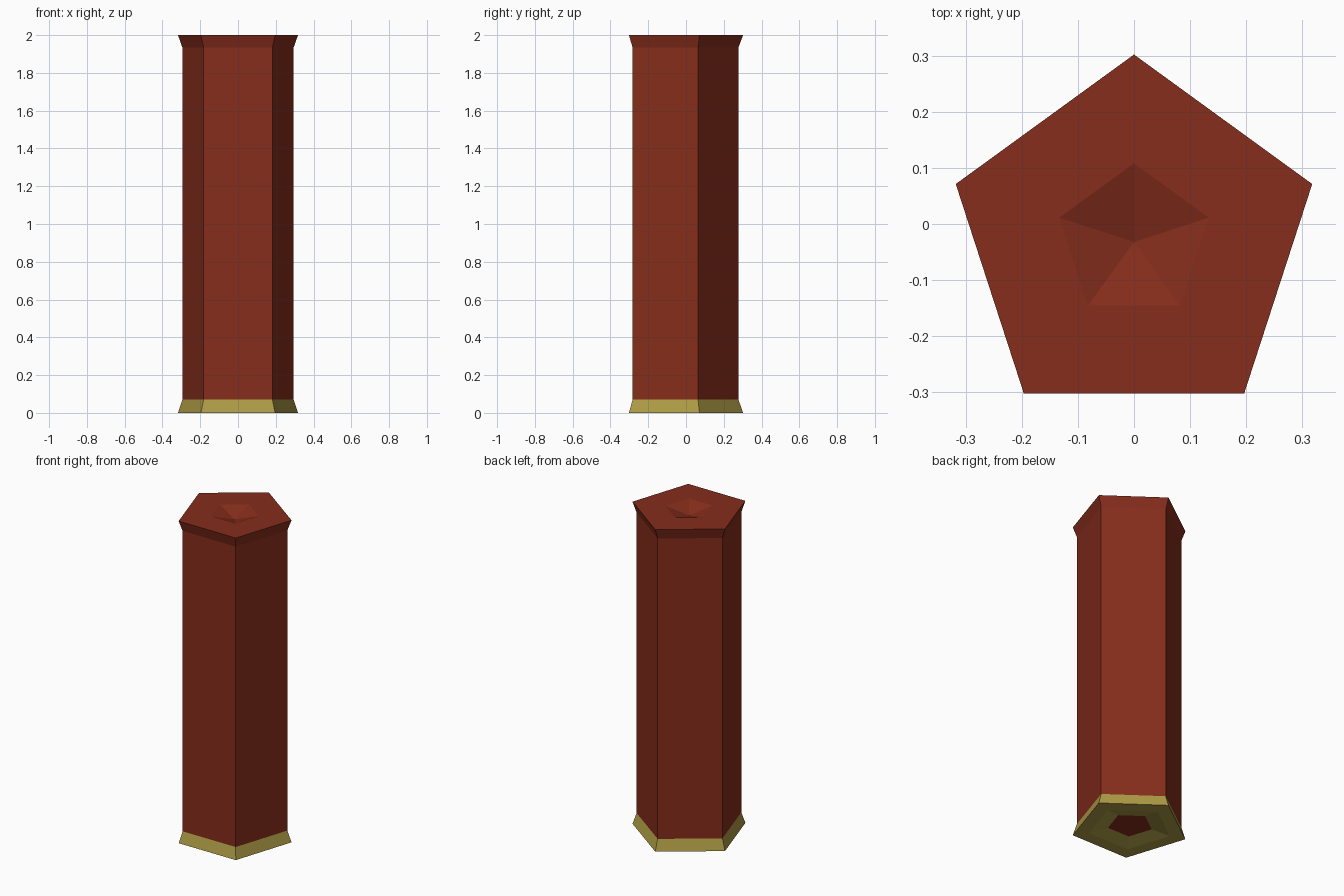
import bpy, bmesh
from math import sin, cos, pi

if "Cube" in bpy.data.objects:
    bpy.data.objects.remove(bpy.data.objects["Cube"])

SIDES = 5
CY = -0.032   # pentagon centre, so that its bounds are centred on y = 0


def material(name, color):
    m = bpy.data.materials.new(name)
    m.diffuse_color = (*color, 1)
    m.use_nodes = True
    m.node_tree.nodes["Principled BSDF"].inputs["Base Color"].default_value = m.diffuse_color
    return m


def pentagon_lathe(name, profile, mat):
    """Sweep a (radius, z) profile around five corners; radius 0 is a point."""
    bm = bmesh.new()
    rings = []
    for r, z in profile:
        if r == 0:
            rings.append([bm.verts.new((0, CY, z))] * SIDES)
        else:
            rings.append([bm.verts.new((r * cos(a), CY + r * sin(a), z))
                          for a in (pi / 2 + 2 * pi * i / SIDES for i in range(SIDES))])
    for low, high in zip(rings, rings[1:]):
        for i in range(SIDES):
            j = (i + 1) % SIDES
            corners = [low[i], low[j], high[j], high[i]]
            bm.faces.new(list(dict.fromkeys(corners)))
    mesh = bpy.data.meshes.new(name)
    bm.to_mesh(mesh)
    bm.free()
    mesh.materials.append(mat)
    obj = bpy.data.objects.new(name, mesh)
    bpy.context.collection.objects.link(obj)
    return obj


red = material("brick_red", (0.235, 0.026, 0.011))
olive = material("olive_gold", (0.42, 0.33, 0.06))

# Column with flared top and shallow pit in its upper face
pentagon_lathe("column", [(0, 0.02), (0.13, 0.02), (0.31, 0.07), (0.31, 1.935),
                          (0.334, 2.0), (0.14, 2.0), (0, 1.96)], red)

# Flared foot band with recessed underside
pentagon_lathe("foot_band", [(0.13, 0.02), (0.24, 0), (0.334, 0), (0.31, 0.07)], olive)
